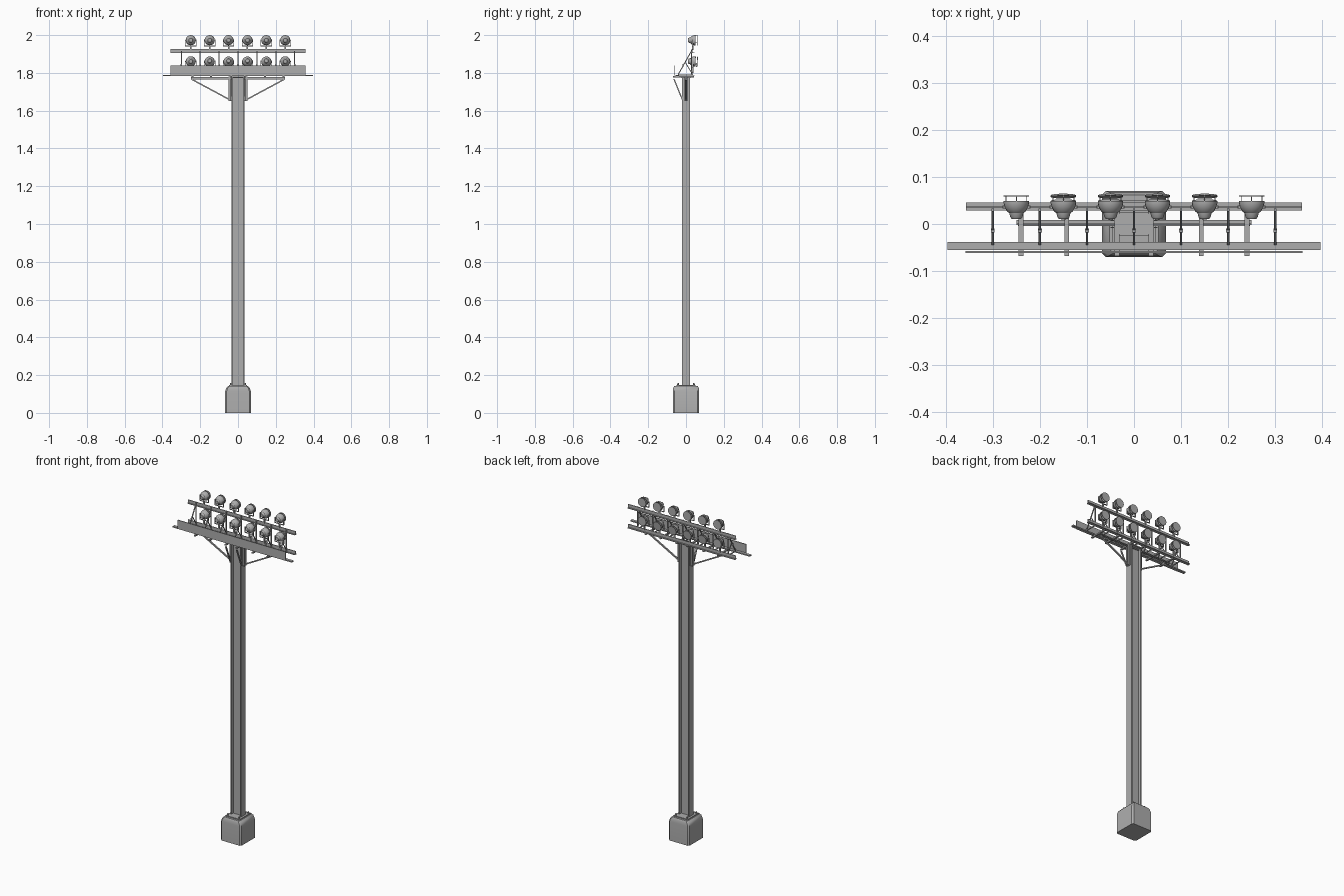
import bpy, bmesh, math
from mathutils import Vector, Matrix

if "Cube" in bpy.data.objects:
    bpy.data.objects.remove(bpy.data.objects["Cube"])

grey = bpy.data.materials.new("weathered_grey")
grey.diffuse_color = (0.42, 0.42, 0.42, 1)
grey.use_nodes = True
grey.node_tree.nodes["Principled BSDF"].inputs["Base Color"].default_value = grey.diffuse_color


def finish(name, bm, smooth=False):
    """Turn a bmesh into a named, coloured object."""
    bmesh.ops.recalc_face_normals(bm, faces=bm.faces)
    me = bpy.data.meshes.new(name)
    bm.to_mesh(me)
    bm.free()
    me.materials.append(grey)
    ob = bpy.data.objects.new(name, me)
    bpy.context.collection.objects.link(ob)
    if smooth:
        bpy.ops.object.select_all(action='DESELECT')
        ob.select_set(True)
        bpy.context.view_layer.objects.active = ob
        bpy.ops.object.shade_smooth_by_angle(angle=math.radians(35))
    return ob


def add_box(bm, x, y, z):
    """Box from (min, max) pairs."""
    lo, hi = Vector((x[0], y[0], z[0])), Vector((x[1], y[1], z[1]))
    m = Matrix.Translation((lo + hi) / 2) @ Matrix.Diagonal((*(hi - lo), 1))
    bmesh.ops.create_cube(bm, size=1, matrix=m)


def add_bar(bm, a, b, w, d):
    """Rectangular bar running from a to b."""
    a, b = Vector(a), Vector(b)
    v = b - a
    rot = v.to_track_quat('Z', 'Y').to_matrix().to_4x4()
    m = Matrix.Translation((a + b) / 2) @ rot @ Matrix.Diagonal((w, d, v.length, 1))
    bmesh.ops.create_cube(bm, size=1, matrix=m)


def boxes(name, *items):
    bm = bmesh.new()
    for it in items:
        add_box(bm, *it)
    return finish(name, bm)


# Footing: block with sloped shoulders and rounded corners
bm = bmesh.new()
rings = []
for hx, hy, z in ((.068, .07, 0), (.068, .07, .115), (.062, .068, .132), (.052, .062, .142)):
    c = .008
    pts = [(hx - c, -hy), (hx, -hy + c), (hx, hy - c), (hx - c, hy),
           (-hx + c, hy), (-hx, hy - c), (-hx, -hy + c), (-hx + c, -hy)]
    rings.append([bm.verts.new((x, y, z)) for x, y in pts])
for r, s in zip(rings, rings[1:]):
    for i in range(8):
        j = (i + 1) % 8
        bm.faces.new((r[i], r[j], s[j], s[i]))
bm.faces.new(rings[0][::-1])
bm.faces.new(rings[-1])
finish("footing", bm, True)

# Base plate with anchor bolts
boxes("base_plate", ((-.047, .047), (-.05, .05), (.14, .147)))
bm = bmesh.new()
for x in (-.038, .038):
    for y in (-.042, .042):
        bmesh.ops.create_cone(bm, cap_ends=True, segments=6, radius1=.005, radius2=.004,
                              depth=.012, matrix=Matrix.Translation((x, y, .151)))
finish("anchor_bolts", bm)

# H-section pole: two side flanges and a web
boxes("pole",
      ((-.035, -.029), (-.021, .021), (.145, 1.78)),
      ((.029, .035), (-.021, .021), (.145, 1.78)),
      ((-.03, .03), (-.003, .003), (.145, 1.78)))

# Pole head brackets: channels on both flanges
for s, side in ((-1, "left"), (1, "right")):
    def sx(a, b):
        return tuple(sorted((s * a, s * b)))
    boxes(side + "_head_bracket",
          (sx(.035, .039), (-.013, .013), (1.65, 1.78)),
          (sx(.039, .05), (-.009, -.006), (1.65, 1.78)),
          (sx(.039, .05), (.006, .009), (1.65, 1.78)))
    # Sloping side strut under the arm
    bm = bmesh.new()
    add_bar(bm, (s * .042, 0, 1.657), (s * .245, 0, 1.766), .009, .007)
    finish(side + "_side_strut", bm)
    # Forward strut from the pole to the walkway joist
    bm = bmesh.new()
    add_bar(bm, (s * .036, -.018, 1.655), (s * .036, -.064, 1.768), .008, .006)
    finish(side + "_forward_strut", bm)

# Cross arm and walkway joists
boxes("cross_arm", ((-.25, .25), (-.002, .009), (1.765, 1.769)),
      ((-.25, .25), (-.002, .002), (1.767, 1.778)))
boxes("joists", *[((x - .005, x + .005), (-.068, .042), (1.775, 1.783))
                  for x in (-.24, -.143, -.036, .036, .143, .24)])
boxes("pole_cap", ((-.04, .04), (-.024, .024), (1.772, 1.777)))

# Walkway plank and front kick board
boxes("walkway_plank", ((-.396, .396), (-.055, -.038), (1.783, 1.79)))
boxes("front_board", ((-.358, .358), (-.062, -.057), (1.787, 1.84)))

# Lamp rails: L-sections, lower and upper
for name, z in (("lower_rail", 1.785), ("upper_rail", 1.904)):
    boxes(name, ((-.357, .357), (.029, .046), (z, z + .004)),
          ((-.357, .357), (.034, .038), (z, z + .022)))

# Triangular frames carrying the rails
bm = bmesh.new()
for i in range(-3, 4):
    x = i * .1
    add_bar(bm, (x, .03, 1.785), (x, .03, 1.925), .005, .006)
    add_bar(bm, (x, -.042, 1.79), (x, .03, 1.918), .005, .005)
    add_bar(bm, (x, -.042, 1.79), (x, .035, 1.79), .005, .005)
    add_bar(bm, (x, -.004, 1.856), (x, .03, 1.80), .004, .004)
    add_box(bm, (x - .004, x + .004), (-.018, -.01), (1.835, 1.847))
finish("rail_frames", bm)

# Floodlights: (radius, distance along the beam) from rear cap to bowl interior
PROFILE = [(0, -.026), (.010, -.026), (.013, -.022), (.015, -.014), (.020, -.010),
           (.025, -.001), (.027, .007), (.027, .012), (.024, .012), (.020, .002), (0, -.006)]
SEG = 20


def lathe(bm, profile, m):
    rings = []
    for r, y in profile:
        n = SEG if r else 1
        rings.append([bm.verts.new(m @ Vector((r * math.cos(k * math.tau / SEG), y,
                                               r * math.sin(k * math.tau / SEG))))
                      for k in range(n)])
    for a, b in zip(rings, rings[1:]):
        for k in range(SEG):
            j = (k + 1) % SEG
            if len(a) == 1:
                bm.faces.new((a[0], b[j], b[k]))
            elif len(b) == 1:
                bm.faces.new((a[k], a[j], b[0]))
            else:
                bm.faces.new((a[k], a[j], b[j], b[k]))


for row, zc, zrail in (("lower", 1.861, 1.80), ("upper", 1.973, 1.92)):
    heads, yokes = bmesh.new(), bmesh.new()
    for i in range(6):
        x = -.25 + i * .1
        tilt = -8 if row == "lower" and 0 < i < 5 else 0
        m = Matrix.Translation((x, .037, zc)) @ Matrix.Rotation(math.radians(tilt), 4, 'X')
        lathe(heads, PROFILE, m)
        # Front glass disc
        lathe(heads, [(0, .021), (.027, .021), (.027, .024), (0, .024)], m)
        for k in range(3):
            t = math.pi / 2 + k * math.tau / 3
            c, s = .0255 * math.cos(t), .0255 * math.sin(t)
            add_bar(heads, m @ Vector((c, .011, s)), m @ Vector((c, .022, s)), .002, .002)
        # Yoke: stem, crossbar and two cheeks
        zb = zc - .03
        add_box(yokes, (x - .004, x + .004), (.032, .04), (zrail, zb))
        add_box(yokes, (x - .03, x + .03), (.033, .039), (zb - .002, zb + .001))
        for s in (-1, 1):
            add_box(yokes, (x + s * .0285 - .0015, x + s * .0285 + .0015), (.033, .039), (zb, zc + .004))
    finish(row + "_floodlights", heads, True)
    finish(row + "_lamp_yokes", yokes)
